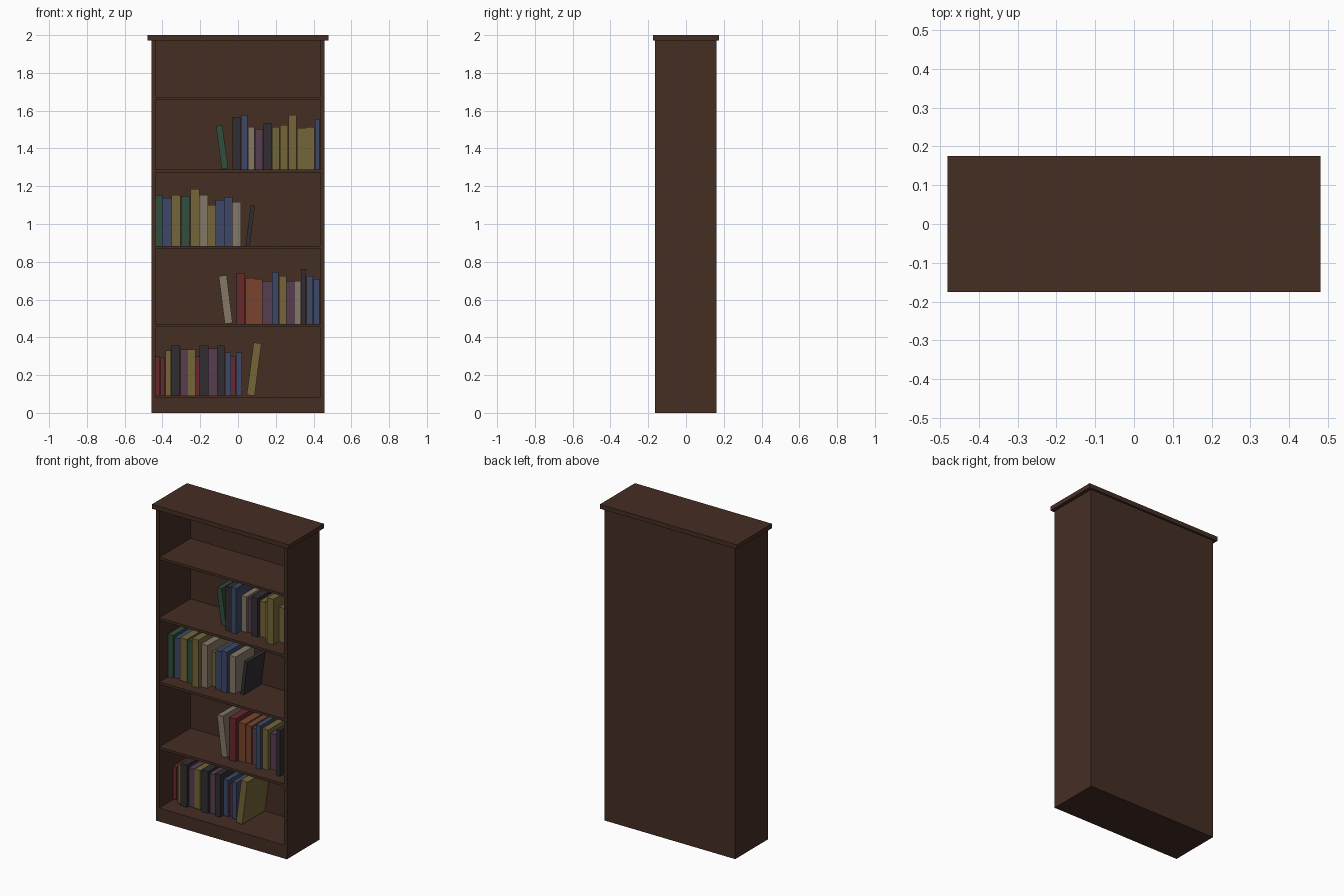
import bpy
import math
from mathutils import Matrix, Vector

if "Cube" in bpy.data.objects:
    bpy.data.objects.remove(bpy.data.objects["Cube"])


def material(name, rgb):
    m = bpy.data.materials.new(name)
    lin = [((c / 255 + 0.055) / 1.055) ** 2.4 for c in rgb]
    m.diffuse_color = (*lin, 1)
    m.use_nodes = True
    m.node_tree.nodes["Principled BSDF"].inputs["Base Color"].default_value = m.diffuse_color
    return m


WOOD = material("dark wood", (69, 46, 36))
BOOK = {
    "R": material("red cover", (104, 40, 42)),
    "O": material("orange cover", (120, 68, 46)),
    "Y": material("yellow cover", (116, 102, 57)),
    "G": material("green cover", (48, 78, 61)),
    "B": material("blue cover", (61, 72, 102)),
    "P": material("purple cover", (87, 61, 80)),
    "C": material("cream cover", (133, 120, 103)),
    "K": material("black cover", (49, 45, 49)),
}


def box(name, lo, hi, mat, tilt=0.0):
    """Box from corner to corner, optionally leaning sideways about its lower edge."""
    bpy.ops.mesh.primitive_cube_add(size=1)
    ob = bpy.context.object
    ob.name = name
    lo, hi = Vector(lo), Vector(hi)
    size = hi - lo
    ob.data.transform(Matrix.Translation((lo + hi) / 2) @ Matrix.Diagonal((*size, 1)))
    if tilt:
        pivot = Vector((hi.x if tilt > 0 else lo.x, 0, lo.z))
        ob.data.transform(Matrix.Translation(pivot) @ Matrix.Rotation(tilt, 4, "Y")
                          @ Matrix.Translation(-pivot))
    ob.data.materials.append(mat)
    return ob


# Case
FRONT, BACK, INNER, OUTER = -0.165, 0.162, 0.437, 0.458
for name, s in (("left_side", -1), ("right_side", 1)):
    x = sorted((s * INNER, s * OUTER))
    box(name, (x[0], FRONT, 0), (x[1], BACK, 1.975), WOOD)
box("back_panel", (-INNER, 0.15, 0), (INNER, BACK, 1.975), WOOD)
box("base", (-INNER, FRONT, 0), (INNER, 0.15, 0.085), WOOD)
box("top_board", (-0.48, -0.175, 1.972), (0.48, 0.175, 2.0), WOOD)
for i, z in enumerate((0.471, 0.883, 1.289, 1.672)):
    box(f"shelf_{i + 1}", (-INNER, FRONT + 0.002, z - 0.016), (INNER, 0.15, z), WOOD)


# Books: colour letters, thicknesses and heights in thousandths
def book(x, z, w, h, colour, tilt=0.0):
    rear = 0.145
    box("book", (x, rear - 0.82 * h, z), (x + w, rear, z + h), BOOK[colour], tilt)


def row(x, z, colours, widths, heights):
    for c, w, h in zip(colours, widths, heights):
        book(x, z, w / 1000 - 0.002, h / 1000, c)
        x += w / 1000


row(-0.436, 0.09, "RRYKPYRKPKBRB",
    (26, 26, 32, 48, 40, 40, 21, 48, 45, 40, 34, 26, 32),
    (209, 204, 241, 267, 246, 246, 209, 267, 251, 267, 230, 209, 230))
row(-0.008, 0.471, "ROOPBYPCKBB",
    (48, 51, 40, 50, 35, 42, 45, 32, 27, 38, 34),
    (270, 243, 238, 228, 275, 254, 228, 228, 291, 254, 238))
row(-0.436, 0.883, "GBYGYCYBBC",
    (37, 48, 48, 52, 48, 45, 40, 45, 45, 45),
    (270, 254, 270, 265, 302, 270, 217, 243, 259, 233))
row(-0.028, 1.289, "KBCPKYYYYYB",
    (44, 37, 37, 45, 45, 43, 45, 45, 48, 47, 26),
    (278, 288, 225, 214, 246, 225, 235, 288, 220, 225, 267))

# Leaning books at the open end of each row
book(0.046, 0.09, 0.042, 0.28, "Y", 0.13)
book(-0.070, 0.471, 0.042, 0.255, "C", -0.125)
book(0.040, 0.883, 0.022, 0.217, "K", 0.125)
book(-0.085, 1.289, 0.034, 0.232, "G", -0.14)
